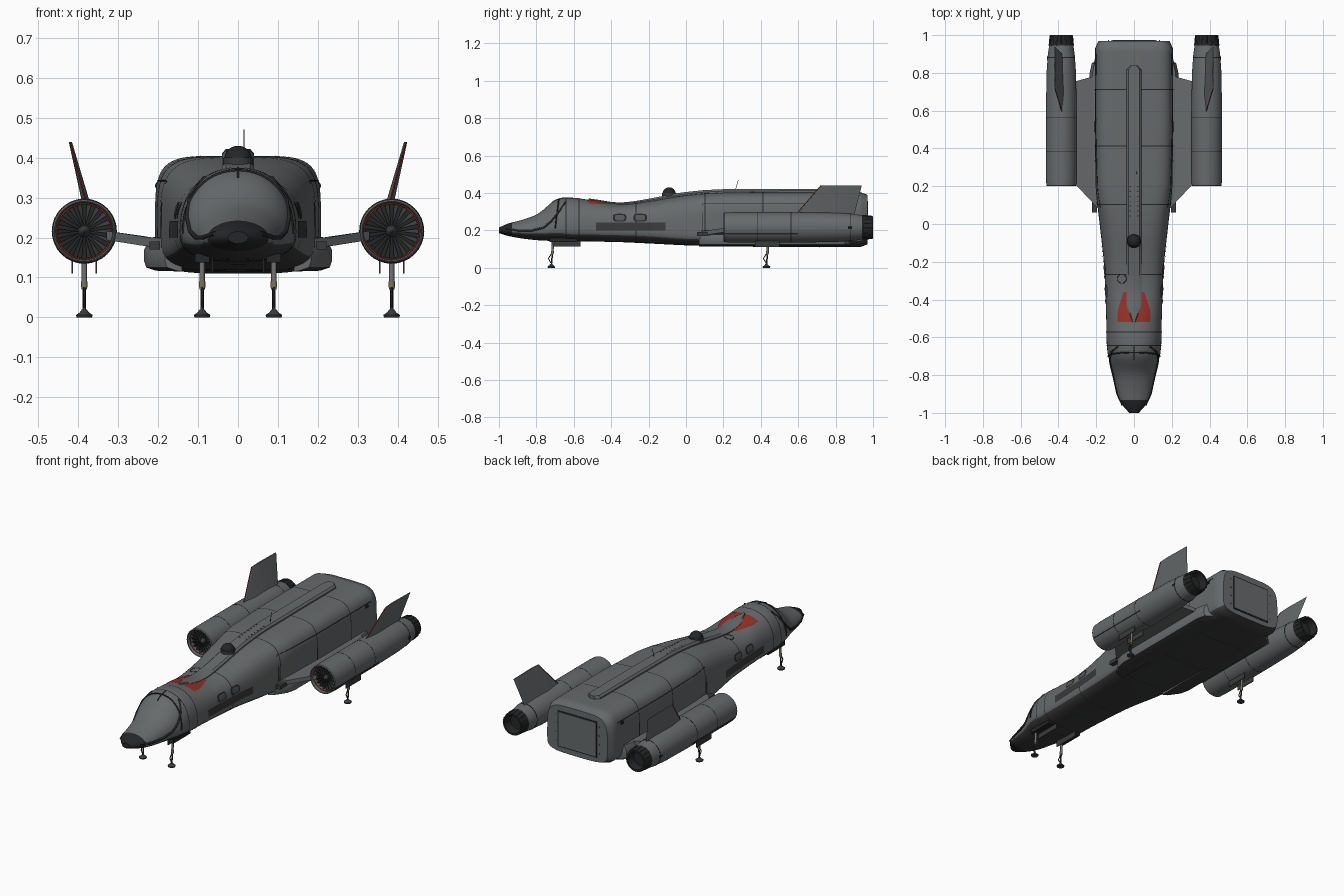
import bpy, bmesh
from math import sin, cos, pi
from mathutils import Vector

if "Cube" in bpy.data.objects:
    bpy.data.objects.remove(bpy.data.objects["Cube"])


def material(name, r, g, b):
    m = bpy.data.materials.new(name)
    m.use_nodes = True
    m.diffuse_color = (r, g, b, 1)
    m.node_tree.nodes["Principled BSDF"].inputs["Base Color"].default_value = (r, g, b, 1)
    return m


HULL = material("hull grey", .135, .145, .15)
DARK = material("charcoal", .018, .019, .02)
METAL = material("dark metal", .042, .043, .044)
RED = material("signal red", .3, .03, .02)
STEEL = material("light steel", .16, .16, .16)
YELLOW = material("dull yellow", .2, .18, .08)
GLASS = material("smoked glass", .09, .097, .1)


# ---------- mesh helpers ----------
def mesh(name, verts, faces, mat, away=None):
    bm = bmesh.new()
    vs = [bm.verts.new(v) for v in verts]
    for f in faces:
        bm.faces.new([vs[i] for i in f])
    bmesh.ops.remove_doubles(bm, verts=bm.verts, dist=1e-5)
    bmesh.ops.recalc_face_normals(bm, faces=bm.faces)
    bm.faces.ensure_lookup_table()
    if away:    # open plates must face away from this point
        f = bm.faces[len(bm.faces) // 2]
        if f.normal.dot(f.calc_center_median() - Vector(away)) < 0:
            bmesh.ops.reverse_faces(bm, faces=bm.faces)
    me = bpy.data.meshes.new(name)
    bm.to_mesh(me)
    bm.free()
    ob = bpy.data.objects.new(name, me)
    bpy.context.collection.objects.link(ob)
    me.materials.append(mat)
    bpy.ops.object.select_all(action='DESELECT')
    ob.select_set(True)
    bpy.context.view_layer.objects.active = ob
    bpy.ops.object.shade_smooth_by_angle(angle=.6)
    return ob


def loft(name, rings, mat):
    n, k = len(rings[0]), len(rings)
    faces = [(i * n + j, i * n + (j + 1) % n, (i + 1) * n + (j + 1) % n, (i + 1) * n + j)
             for i in range(k - 1) for j in range(n)]
    faces += [tuple(range(n)), tuple(range((k - 1) * n, k * n))]
    return mesh(name, [p for r in rings for p in r], faces, mat)


def paint(ob, mat, rule):
    ob.data.materials.append(mat)
    for p in ob.data.polygons:
        if rule(p):
            p.material_index = len(ob.data.materials) - 1


def sheet(name, fn, nu, nv, mat, away):
    verts = [fn(i / nu, j / nv) for i in range(nu + 1) for j in range(nv + 1)]
    w = nv + 1
    faces = [(i * w + j, i * w + j + 1, (i + 1) * w + j + 1, (i + 1) * w + j)
             for i in range(nu) for j in range(nv)]
    return mesh(name, verts, faces, mat, away)


def box(name, x, y, z, mat):
    return loft(name, [[(a, b, c) for a, c in ((x[0], z[0]), (x[1], z[0]), (x[1], z[1]), (x[0], z[1]))]
                       for b in y], mat)


def turned(name, profile, at, mat, axis='Y', n=32):
    """Rings of (distance, radius) around an axis through the point at."""
    def point(d, r, t):
        r = max(r, .0004)
        off = (r * cos(t), d, r * sin(t)) if axis == 'Y' else (r * cos(t), r * sin(t), d)
        return Vector(at) + Vector(off)
    return loft(name, [[point(d, r, 2 * pi * i / n) for i in range(n)] for d, r in profile], mat)


def line(name, pts, radius, mat, closed=False):
    cu = bpy.data.curves.new(name, 'CURVE')
    cu.dimensions, cu.bevel_depth, cu.bevel_resolution = '3D', radius, 1
    sp = cu.splines.new('POLY')
    sp.points.add(len(pts) - 1)
    for p, q in zip(sp.points, pts):
        p.co = (*q, 1)
    sp.use_cyclic_u = closed
    cu.materials.append(mat)
    ob = bpy.data.objects.new(name, cu)
    bpy.context.collection.objects.link(ob)
    bpy.ops.object.select_all(action='DESELECT')
    ob.select_set(True)
    bpy.context.view_layer.objects.active = ob
    bpy.ops.object.convert(target='MESH')


# ---------- fuselage: y, half width, bottom, widest, top, top and bottom squareness ----------
STATIONS = [(-1, .025, .185, .2, .215, 2, 2), (-.95, .068, .17, .2, .237, 2, 2),
            (-.88, .092, .157, .195, .255, 2, 2), (-.79, .11, .147, .2, .29, 2, 2.2),
            (-.7, .137, .143, .21, .36, 2.1, 2.4), (-.62, .145, .14, .215, .375, 2.2, 2.6),
            (-.5, .147, .14, .215, .36, 2.4, 2.8), (-.35, .152, .137, .215, .34, 2.8, 3),
            (-.2, .16, .13, .21, .355, 3, 3), (0, .182, .12, .2, .388, 3.5, 3.4),
            (.2, .203, .115, .2, .403, 4.6, 3.6), (.5, .208, .11, .2, .405, 5.2, 4),
            (.93, .206, .11, .2, .405, 5.2, 4), (.97, .188, .125, .2, .39, 5, 4)]


def section(y):
    i = max(k for k in range(len(STATIONS) - 1) if STATIONS[k][0] <= y or k == 0)
    a, b = STATIONS[i], STATIONS[i + 1]
    before, after = STATIONS[max(i - 1, 0)], STATIONS[min(i + 2, len(STATIONS) - 1)]
    h = b[0] - a[0]
    t = (y - a[0]) / h
    out = []
    for k in range(1, 7):
        flat = y > .2
        ma = (b[k] - a[k]) / h if flat else (b[k] - before[k]) / (b[0] - before[0])
        mb = (b[k] - a[k]) / h if flat else (after[k] - a[k]) / (after[0] - a[0])
        out.append((2*t**3 - 3*t*t + 1) * a[k] + (t**3 - 2*t*t + t) * h * ma
                   + (3*t*t - 2*t**3) * b[k] + (t**3 - t*t) * h * mb)
    return out


def skin(y, ang, off=0):
    w, lo, mid, hi, et, eb = section(y)
    c, s = cos(ang), sin(ang)
    e, h = (et, hi - mid) if s >= 0 else (eb, mid - lo)
    x = (w + off) * abs(c) ** (2 / e) * (1 if c > 0 else -1)
    return (x, y, mid + (h + off) * abs(s) ** (2 / e) * (1 if s > 0 else -1))


def top(x, y, off=.003):
    w, lo, mid, hi, e, _ = section(y)
    return (x, y, mid + (hi - mid) * max(0, 1 - abs(x / w) ** e) ** (1 / e) + off)


def side(s, y, z, off=.003):
    w, lo, mid, hi, et, eb = section(y)
    e, h = (et, hi - mid) if z > mid else (eb, mid - lo)
    return (s * (w * max(0, 1 - abs((z - mid) / h) ** e) ** (1 / e) + off), y, z)


ys = [-1 + 1.93 * i / 84 for i in range(85)] + [.945, .96, .97]
fuselage = loft("fuselage", [[skin(y, 2 * pi * j / 64) for j in range(64)] for y in ys], HULL)
paint(fuselage, METAL, lambda p: p.normal.z < -.5)
paint(fuselage, DARK, lambda p: p.center.y < -.94)

# Panel seams around the body
for y in (-.645, -.575, -.27, .1, .41, .71):
    sheet("hull_seam", lambda u, v: skin(y + .005 * v, pi * 2 * u, .0015), 64, 1, DARK, (0, y, .2))

# Raised spine with tapered ends
rings = []
for i in range(61):
    y = -.52 + 1.36 * i / 60
    hw = .04 * min(1, .15 + (y + .52) / .1, .4 + (.84 - y) / .04)
    z, up = top(0, y, 0)[2], .008 + .009 * min(1, max(0, (y + .4) / .3))
    edge = top(hw, y, -.01)[2]
    rings.append([(-hw, y, edge), (-hw, y, z + up * .4), (-hw * .75, y, z + up),
                  (hw * .75, y, z + up), (hw, y, z + up * .4), (hw, y, edge)])
loft("spine", rings, HULL)
for i in range(7):
    for s in (-1, 1):
        y = .04 + .026 * i
        z = top(0, y, .017)[2]
        box("spine_vent", (s * .02 - .005, s * .02 + .005), (y, y + .005), (z - .003, z + .001), DARK)

# Sensor dome, antenna and roof hatch
turned("sensor_base", [(.36, .038), (.4, .038)], (0, -.09, 0), METAL, 'Z')
turned("sensor_dome", [(.035 * sin(a * pi / 20), .035 * cos(a * pi / 20)) for a in range(11)],
       (0, -.09, .395), DARK, 'Z')
line("antenna", [(.015, .26, .4), (.015, .28, .47)], .0015, METAL)
line("roof_hatch_ring", [top(-.065 + .024 * cos(a * pi / 12), -.29 + .024 * sin(a * pi / 12), 0)
                         for a in range(24)], .0018, DARK, True)

# Rear loading door with edge markers
box("rear_door_frame", (-.122, .122), (.965, .972), (.153, .357), DARK)
box("rear_door", (-.115, .115), (.966, .974), (.16, .35), HULL)
for z in (.18, .23, .28, .33):
    for s in (-1, 1):
        box("door_marker", (s * .135 - .003, s * .135 + .003), (.966, .973), (z - .004, z + .004), YELLOW)

# Canopy cross frame and centre brace
line("canopy_arch", [skin(-.7 + .02 * sin(pi * a / 24), pi * a / 24, 0) for a in range(25)], .004, DARK)
line("canopy_brace", [top(0, -.72 + .015 * i, 0) for i in range(6)], .003, DARK)

for s in (-1, 1):
    # Red roof markings beside the spine
    sheet("roof_marking", lambda u, v: top(s * u * (.088 - .05 * max(0, v - .35)), -.52 + .16 * v),
          10, 10, RED, (0, -.45, .2))
    # Canopy sill
    sill = [(-.96, .21), (-.9, .2), (-.82, .2), (-.76, .215), (-.72, .25), (-.68, .3), (-.645, .35)]
    line("canopy_sill", [side(s, y, z, .001) for y, z in sill], .006, DARK)
    # Dark side strip and two framed windows
    sheet("side_strip", lambda u, v: side(s, -.48 + .37 * u, .2 + .042 * v), 16, 4, METAL, (0, -.3, .2))
    for y in (-.355, -.245):
        def pane(grow, off):
            def at(u, v):
                c, d = cos(2 * pi * u), sin(2 * pi * u)
                k = v * grow / (c ** 4 + d ** 4) ** .25
                return side(s, y + .036 * k * c, .268 + .021 * k * d, off)
            return at
        sheet("window_frame", pane(1, .002), 24, 2, DARK, (0, y, .25))
        sheet("window_glass", pane(.72, .004), 24, 2, GLASS, (0, y, .25))
    # Long shoulder seam and thruster port
    seam = [(.09, .2), (.09, .28)] + [(.09 + .09 * i, .342) for i in range(10)]
    line("shoulder_seam", [side(s, y, z, 0) for y, z in seam], .002, DARK)
    turned("thruster_port", [(-.011, .011), (.011, .011)], side(s, .86, .33, -.005), DARK, 'Y', 8)

    # Lower side sponson
    rings = []
    for y, k in ((.07, .3), (.13, .85), (.18, 1), (.8, 1), (.85, .85), (.88, .3)):
        w = .16 + .075 * k
        rings.append([(s * a, y, b) for a, b in ((.14, .115), (w - .03, .117), (w - .005, .125), (w, .14),
                                                 (w, .17), (w - .015, .2), (.14, .21))])
    paint(loft("sponson", rings, HULL), METAL, lambda p: p.normal.z < -.5)

    # Stub wing
    plan = [(.17, .06, .185), (.235, .13, .19), (.33, .23, .205), (.33, .75, .205), (.22, .78, .188), (.17, .78, .182)]
    loft("stub_wing", [[(s * x, y, z + dz) for x, y, z in plan] for dz in (-.011, .012)], HULL)
    box("wing_root_block", (s * .209 - .013, s * .209 + .013), (.06, .13), (.17, .19), METAL)

    # Engine nacelle with intake fan and nozzle
    at = (s * .385, 0, .216)
    turned("nacelle", [(.25, 0), (.25, .068), (.203, .072), (.2, .075), (.205, .079), (.25, .081), (.6, .081),
                       (.8, .078), (.9, .071), (.95, .063), (.95, 0)], at, HULL, n=40)
    turned("intake_back", [(.243, .067), (.247, .067)], at, DARK)
    turned("intake_hub", [(.215, .002), (.225, .01), (.245, .016)], at, METAL, n=16)
    for i in range(18):
        a = 2 * pi * i / 18
        blade = [(r, d) for r, d in ((.012, 0), (.067, -.09), (.067, .09))]
        mesh("fan_blade", [(at[0] + r * cos(a + d), .232 + d * .05, at[2] + r * sin(a + d)) for r, d in blade],
             [(0, 1, 2)], METAL, (at[0], 1, at[2]))
    line("intake_red_ring", [(at[0] + .069 * cos(pi * i / 20), .222, at[2] + .069 * sin(pi * i / 20))
                             for i in range(40)], .0022, RED, True)
    for y, r in ((.38, .0816), (.56, .0816), (.88, .0736)):
        turned("nacelle_seam", [(y, r - .004), (y, r), (y + .003, r), (y + .003, r - .004)], at, DARK)
    turned("nozzle", [(.935, .05), (.945, .066), (.96, .063), (1, .059), (1, .05), (.96, .04), (.96, 0)], at, DARK)
    for i in range(16):
        a = pi * i / 8
        line("nozzle_rib", [(at[0] + r * cos(a), y, at[2] + r * sin(a)) for y, r in ((.945, .064), (.998, .059))],
             .003, METAL)
    for i in range(8):
        x = at[0] + s * .022
        box("nacelle_vent", (x - .006, x + .006), (.66 + .025 * i, .664 + .025 * i), (.27, .291 - .0012 * i), DARK)
    turned("nacelle_port", [(.865, .011), (.887, .011)], (s * .45, 0, .216), DARK, n=8)
    line("nacelle_side_seam", [(s * .458, y, .181) for y in (.21, .6)], .002, DARK)

    # Canted tail fin with red leading edge
    def fin(x, lead, trail, z, t):
        m = lead + .3 * (trail - lead)
        return [(s * x, lead, z), (s * x + t, m, z), (s * x, trail, z), (s * x - t, m, z)]
    loft("tail_fin", [fin(.38, .59, .9, .285, .01), fin(.42, .72, .94, .44, .004)], HULL)
    line("fin_red_edge", [(s * .381, .592, .29), (s * .42, .72, .438)], .0022, RED)

    # Landing legs, feet and bay doors
    for name, x, y, roof in (("front", s * .09, -.72, .15), ("rear", s * .385, .43, .145)):
        turned(name + "_foot", [(0, .019), (.006, .021), (.012, .012), (.02, .006)], (x, y, 0), METAL, 'Z', 12)
        line(name + "_lower_leg", [(x, y, .012), (x, y + .006, .08)], .0045, METAL)
        line(name + "_upper_leg", [(x, y + .005, .07), (x, y + .01, roof)], .007, STEEL)
        turned(name + "_leg_collar", [(.075, .008), (.09, .008)], (x, y + .006, 0), YELLOW, 'Z', 12)
        line(name + "_leg_link", [(x, y - .002, .025), (x, y - .016, .05), (x, y, .075)], .003, DARK)
    box("front_bay_door", (s * .065 - .002, s * .065 + .002), (-.72, -.565), (.113, .15), METAL)
    box("front_bay", (s * .09 - .018, s * .09 + .018), (-.73, -.58), (.137, .16), DARK)
    for x in (.355, .415):
        box("rear_bay_door", (s * x - .002, s * x + .002), (.37, .5), (.11, .15), METAL)
